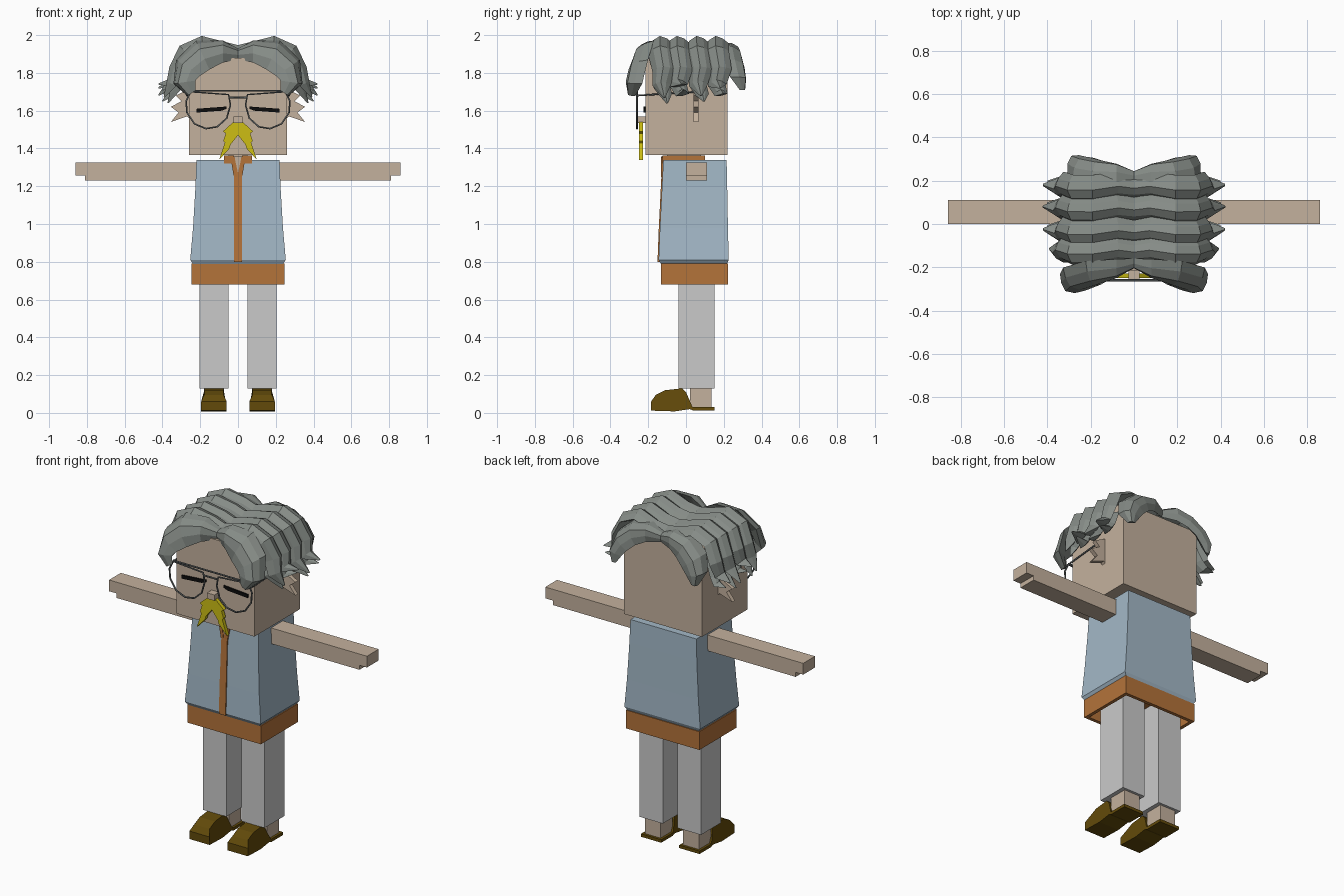
import bpy
import bmesh
import math
from mathutils import Vector

cube = bpy.data.objects.get("Cube")
if cube:
    bpy.data.objects.remove(cube, do_unlink=True)


def material(name, rgb):
    """Flat material from a display colour."""
    linear = [((c / 255 + .055) / 1.055) ** 2.4 for c in rgb] + [1]
    mat = bpy.data.materials.new(name)
    mat.use_nodes = True
    mat.diffuse_color = linear
    shader = mat.node_tree.nodes["Principled BSDF"]
    shader.inputs["Base Color"].default_value = linear
    shader.inputs["Roughness"].default_value = .9
    return mat


skin = material("skin", (196, 177, 157))
vest_blue = material("vest blue", (163, 184, 199))
shirt_orange = material("shirt orange", (180, 115, 58))
trouser_grey = material("trouser grey", (202, 202, 202))
hair_grey = material("hair grey", (134, 140, 135))
shoe_brown = material("shoe brown", (98, 74, 10))
moustache_yellow = material("moustache yellow", (205, 190, 20))
eye_black = material("eye black", (12, 12, 12))
wire_grey = material("wire grey", (92, 97, 98))


def skin_rings(name, rings, mat, mirror=False):
    """Join matching rings of points into a capped solid."""
    bm = bmesh.new()
    loops = [[bm.verts.new(p) for p in ring] for ring in rings]
    for low, high in zip(loops, loops[1:]):
        count = len(low)
        for i in range(count):
            j = (i + 1) % count
            bm.faces.new((low[i], low[j], high[j], high[i]))
    bm.faces.new(loops[0][::-1])
    bm.faces.new(loops[-1])
    bmesh.ops.recalc_face_normals(bm, faces=bm.faces)
    mesh = bpy.data.meshes.new(name)
    bm.to_mesh(mesh)
    bm.free()
    mesh.materials.append(mat)
    obj = bpy.data.objects.new(name, mesh)
    bpy.context.scene.collection.objects.link(obj)
    if mirror:
        mod = obj.modifiers.new("mirror", "MIRROR")
        mod.use_mirror_merge = False
    return obj


def loft(name, sections, mat, mirror=False):
    """Stack of rectangles, each given as x0, x1, y0, y1, z."""
    rings = [[(a, c, z), (b, c, z), (b, d, z), (a, d, z)] for a, b, c, d, z in sections]
    return skin_rings(name, rings, mat, mirror)


def box(name, x0, x1, y0, y1, z0, z1, mat, mirror=False):
    return loft(name, [(x0, x1, y0, y1, z0), (x0, x1, y0, y1, z1)], mat, mirror)


def plate(name, outline, y0, y1, mat, mirror=False):
    """Front outline (x, z) extruded along y."""
    return skin_rings(name, [[(x, y, z) for x, z in outline] for y in (y0, y1)], mat, mirror)


def wire(name, points, closed=False):
    curve = bpy.data.curves.new(name, "CURVE")
    curve.dimensions = "3D"
    curve.bevel_depth = .005
    curve.bevel_resolution = 1
    spline = curve.splines.new("POLY")
    spline.points.add(len(points) - 1)
    for slot, p in zip(spline.points, points):
        slot.co = (*p, 1)
    spline.use_cyclic_u = closed
    curve.materials.append(wire_grey)
    obj = bpy.data.objects.new(name, curve)
    bpy.context.scene.collection.objects.link(obj)


LOCK_SECTION = [(-1, -.3), (-.5, .6), (.1, 1), (.6, .5), (1, -.3), (0, -.5)]


def lock(name, path, widths, tilt):
    """Ridged lock of hair swept from the parting, turned about its path by tilt."""
    path = [Vector(p) for p in path]
    across = Vector((0, 1, 0))
    rings = []
    for i, (centre, width) in enumerate(zip(path, widths)):
        along = path[min(i + 1, len(path) - 1)] - path[max(i - 1, 0)]
        along.y = 0
        out = along.normalized().cross(across)
        side = across * math.cos(tilt) + out * math.sin(tilt)
        up = out * math.cos(tilt) - across * math.sin(tilt)
        thick = min(.04, width * .7)
        rings.append([centre + side * u * width + up * v * thick for u, v in LOCK_SECTION])
    skin_rings(name, rings, hair_grey, mirror=True)


# Head, neck and face
box("head", -.26, .26, -.215, .22, 1.365, 1.88, skin)
box("neck", -.05, .05, -.1, .08, 1.2, 1.4, skin)
box("nose", -.025, .025, -.26, -.21, 1.535, 1.57, skin)
plate("ear", [(.25, 1.72), (.33, 1.68), (.3, 1.65), (.355, 1.62), (.315, 1.59),
              (.355, 1.54), (.27, 1.57), (.25, 1.55)], .04, .065, skin, mirror=True)
plate("eye", [(.06, 1.61), (.085, 1.6), (.22, 1.59), (.22, 1.61), (.06, 1.622)],
      -.224, -.215, eye_black, mirror=True)
plate("moustache", [(0, 1.55), (.025, 1.54), (.08, 1.49), (.065, 1.48), (.078, 1.44),
                    (.07, 1.43), (.1, 1.34), (.045, 1.4), (.04, 1.42), (0, 1.47)],
      -.25, -.228, moustache_yellow, mirror=True)

# Glasses
RIM = [(.05, 1.685), (.04, 1.63), (.06, 1.56), (.11, 1.515), (.17, 1.505),
       (.23, 1.53), (.27, 1.59), (.275, 1.65), (.25, 1.7)]
for word, s in (("left", 1), ("right", -1)):
    wire(word + "_lens_rim", [(s * x, -.26, z) for x, z in RIM], closed=True)
    wire(word + "_temple", [(s * .27, -.26, 1.68), (s * .28, .05, 1.7)])
for word, half, z in (("brow_bar", .25, 1.705), ("bridge", .045, 1.67)):
    wire(word, [(-half, -.26, z), (half, -.26, z)])

# Hair: tilted front and back locks, and shingled rows between them
lock("front_lock", [(-.01, -.18, 1.9), (.08, -.21, 1.92), (.19, -.235, 1.9),
                    (.27, -.26, 1.83), (.29, -.28, 1.75), (.25, -.29, 1.69)],
     [.03, .07, .1, .09, .07, .03], 1)
lock("back_lock", [(-.01, .22, 1.9), (.08, .24, 1.92), (.17, .25, 1.9),
                   (.24, .265, 1.84), (.27, .28, 1.77), (.27, .3, 1.71)],
     [.03, .06, .08, .08, .06, .02], -.9)
ROW = [(-.01, 1.905), (.08, 1.925), (.19, 1.955), (.28, 1.915), (.325, 1.82), (.345, 1.74)]
for n, (y, reach, tip) in enumerate([(-.13, .39, 1.67), (-.04, .42, 1.74),
                                     (.065, .42, 1.68), (.165, .42, 1.72)]):
    path = [(x, y + .012 * math.sin(i * 1.9), z) for i, (x, z) in enumerate(ROW)]
    path.append((reach, y + .015, tip))
    lock(f"hair_row_{n + 1}", path, [.055, .06, .068, .068, .064, .05, .006], .2)
    # Short sprig under each row
    lock(f"hair_sprig_{n + 1}", [(.27, y, 1.82), (.31, y, 1.73), (.34, y + .02, 1.69),
                                 (reach - .02, y + .03, tip - .03)],
         [.03, .045, .035, .005], .2)

# Vest, flared at the hem
loft("vest", [(-.235, .235, -.13, .215, .785), (-.253, .253, -.145, .226, .81),
              (-.238, .238, -.138, .222, .98), (-.225, .225, -.127, .218, 1.2),
              (-.22, .22, -.12, .215, 1.34)], vest_blue)

# Shirt: front strip, lapels, collar and hollow hem
loft("shirt_front", [(-.022, .022, -.151, -.1, .8), (-.022, .022, -.144, -.1, .98),
                     (-.02, .02, -.133, -.1, 1.2), (-.02, .02, -.126, -.1, 1.34)], shirt_orange)
plate("lapel", [(.005, 1.25), (.022, 1.25), (.04, 1.355), (.018, 1.355)],
      -.132, -.11, shirt_orange, mirror=True)
plate("throat", [(0, 1.27), (.02, 1.36), (-.02, 1.36)], -.13, -.1, skin)
box("collar", .02, .075, -.125, .1, 1.32, 1.362, shirt_orange, mirror=True)
box("collar_back", -.075, .075, .06, .1, 1.32, 1.362, shirt_orange)
outer, inner = (-.245, .245, -.132, .222), (-.225, .225, -.112, .202)
loft("shirt_hem", [(*outer, .79), (*outer, .68), (*inner, .68), (*inner, .77)], shirt_orange)

# Arms with a stepped hand
plate("arm", [(.2, 1.23), (.81, 1.23), (.81, 1.257), (.86, 1.257), (.86, 1.325), (.2, 1.325)],
      0, .112, skin, mirror=True)

# Legs, ankles and shoes
box("trouser_leg", .05, .205, -.04, .15, .13, .775, trouser_grey, mirror=True)
box("ankle", .075, .18, .02, .135, .02, .14, skin, mirror=True)
SHOE = [(-.185, .012), (-.185, .06), (-.16, .095), (-.11, .12), (-.02, .13), (0, .11),
        (.035, .03), (.15, .03), (.15, .012), (.04, .012), (.02, .02), (-.06, .008)]
shoe = skin_rings("shoe", [[(x, y, z) for y, z in SHOE] for x in (.06, .195)],
                  shoe_brown, mirror=True)
for v in shoe.data.vertices:
    if v.co.z > .09:
        v.co.x = .128 + (v.co.x - .128) * .75
